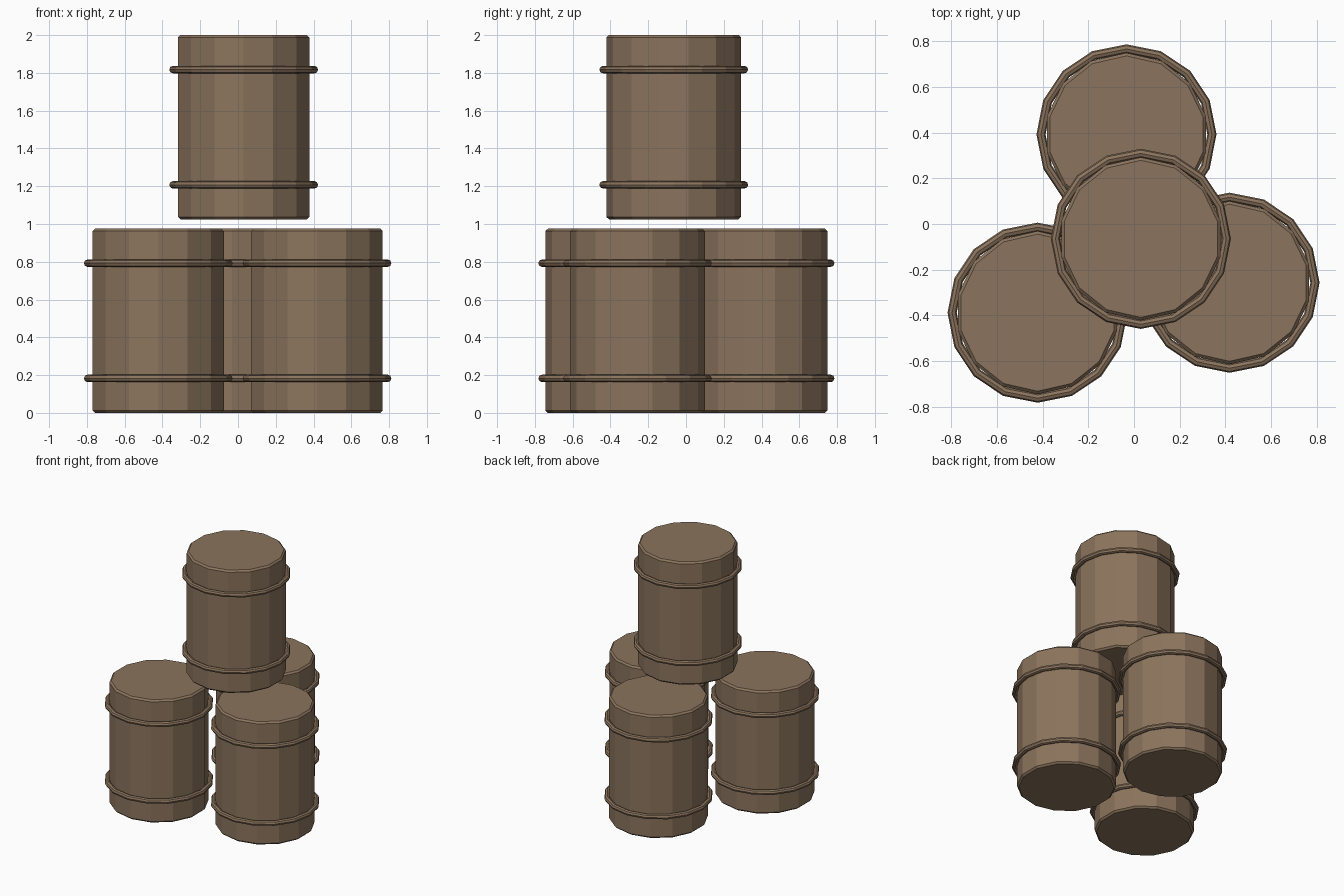
import bpy

default_cube = bpy.data.objects.get("Cube")
if default_cube:
    bpy.data.objects.remove(default_cube, do_unlink=True)

BROWN = (0.26, 0.175, 0.11, 1.0)
RADIUS, HEIGHT = 0.357, 0.975
HOOP_RADIUS, HOOP_THICKNESS, HOOP_OFFSET = 0.374, 0.02, 0.305

wood = bpy.data.materials.new("brown_wood")
wood.use_nodes = True
wood.diffuse_color = BROWN
shader = wood.node_tree.nodes["Principled BSDF"]
shader.inputs["Base Color"].default_value = BROWN
shader.inputs["Roughness"].default_value = 0.8


def finish(name):
    obj = bpy.context.object
    obj.name = name
    obj.data.materials.append(wood)
    bpy.ops.object.shade_flat()
    return obj


def build_barrel(name, x, y, base):
    middle = base + HEIGHT / 2
    # Faceted body with chamfered rims
    bpy.ops.mesh.primitive_cylinder_add(
        vertices=14, radius=RADIUS, depth=HEIGHT, location=(x, y, middle))
    body = finish(name + "_body")
    bevel = body.modifiers.new("rim_chamfer", 'BEVEL')
    bevel.width = 0.013
    bevel.segments = 1
    bevel.limit_method = 'ANGLE'
    bevel.angle_limit = 0.8
    # Lower and upper hoops
    for label, side in (("lower", -1), ("upper", 1)):
        bpy.ops.mesh.primitive_torus_add(
            major_segments=16, minor_segments=8,
            major_radius=HOOP_RADIUS, minor_radius=HOOP_THICKNESS,
            location=(x, y, middle + side * HOOP_OFFSET))
        finish(f"{name}_{label}_hoop")


# Three barrels on the floor and one stacked above
build_barrel("right_barrel", -0.422, -0.388, 0)
build_barrel("left_barrel", 0.418, -0.257, 0)
build_barrel("back_barrel", -0.033, 0.392, 0)
build_barrel("top_barrel", 0.03, -0.065, 2 - HEIGHT)
